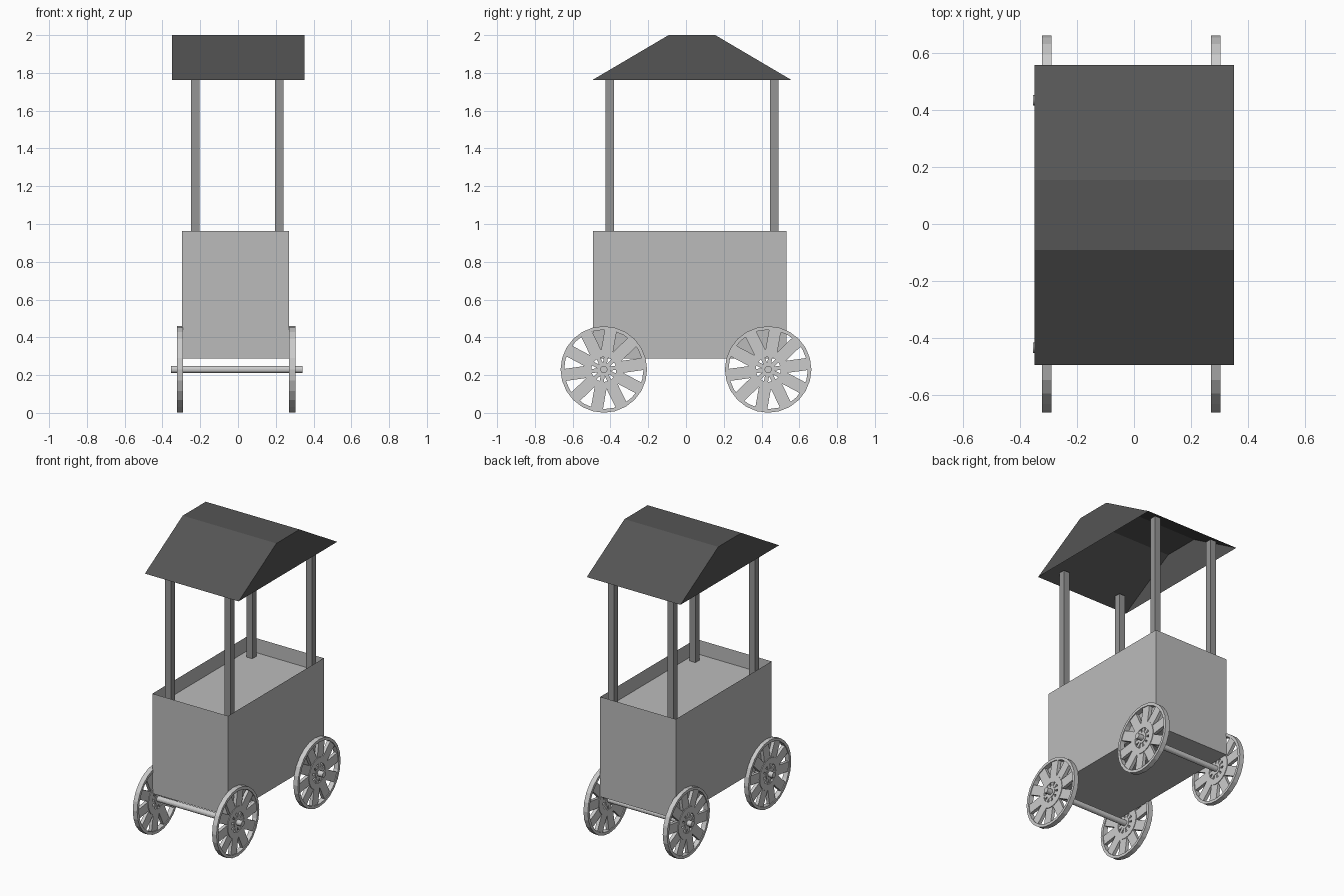
import bpy, bmesh, math
from mathutils import Matrix, Vector

if "Cube" in bpy.data.objects:
    bpy.data.objects.remove(bpy.data.objects["Cube"])


def finish(bm, name, mat=None):
    bmesh.ops.recalc_face_normals(bm, faces=bm.faces)
    me = bpy.data.meshes.new(name)
    bm.to_mesh(me)
    bm.free()
    ob = bpy.data.objects.new(name, me)
    bpy.context.collection.objects.link(ob)
    if mat:
        me.materials.append(mat)
    return ob


def grey(name, v):
    m = bpy.data.materials.new(name)
    m.diffuse_color = (v, v, v, 1)
    m.use_nodes = True
    m.node_tree.nodes["Principled BSDF"].inputs["Base Color"].default_value = m.diffuse_color
    return m


def add_box(bm, lo, hi, matrix=Matrix()):
    lo, hi = Vector(lo), Vector(hi)
    m = matrix @ Matrix.Translation((lo + hi) / 2) @ Matrix.Diagonal((*(hi - lo), 1))
    return bmesh.ops.create_cube(bm, size=1, matrix=m)["verts"]


def add_ring(bm, r0, r1, t, n):
    # flat ring around the x axis, thickness t
    loops = []
    for r, x in ((r0, -t / 2), (r1, -t / 2), (r1, t / 2), (r0, t / 2)):
        loops.append([bm.verts.new((x, r * math.cos(math.tau * i / n), r * math.sin(math.tau * i / n)))
                      for i in range(n)])
    for k in range(4):
        a, b = loops[k], loops[(k + 1) % 4]
        for i in range(n):
            j = (i + 1) % n
            bm.faces.new((a[i], a[j], b[j], b[i]))


def add_spokes(bm, r0, r1, width, t, n, start):
    for i in range(n):
        rot = Matrix.Rotation(math.radians(start) + math.tau * i / n, 4, 'X')
        add_box(bm, (-t / 2, r0, -width / 2), (t / 2, r1, width / 2), rot)


roof_mat = grey("dark_grey", 0.09)
post_mat = grey("mid_grey", 0.3)
body_mat = grey("body_grey", 0.5)

# cart body: open-topped bin with a counter set below the rim
bm = bmesh.new()
add_box(bm, (-0.296, -0.493, 0.287), (0.27, 0.532, 0.963))
top = [f for f in bm.faces if f.calc_center_median().z > 0.96]
bmesh.ops.delete(bm, geom=top, context='FACES_ONLY')
finish(bm, "cart_body", body_mat)

bm = bmesh.new()
bm.faces.new([bm.verts.new(p + (0.865,)) for p in
              ((-0.296, -0.493), (0.27, -0.493), (0.27, 0.532), (-0.296, 0.532))])
finish(bm, "counter", body_mat)

# four roof posts
for side, x in (("left", -0.226), ("right", 0.219)):
    for end, y in (("front", -0.404), ("back", 0.467)):
        bm = bmesh.new()
        add_box(bm, (x - 0.022, y - 0.022, 0.865), (x + 0.022, y + 0.022, 1.80))
        finish(bm, f"{end}_{side}_post", post_mat)

# roof: hollow trapezoid shell, closed at both ends, open below
bm = bmesh.new()
profile = [(-0.496, 1.762), (-0.092, 2.0), (0.155, 2.0), (0.559, 1.762)]
a = [bm.verts.new((-0.35, y, z)) for y, z in profile]
b = [bm.verts.new((0.352, y, z)) for y, z in profile]
bm.faces.new(a)
bm.faces.new(b)
for i in range(3):
    bm.faces.new((a[i], a[i + 1], b[i + 1], b[i]))
finish(bm, "roof", roof_mat)

# axles and wheels
for end, y in (("front", -0.435), ("back", 0.435)):
    bm = bmesh.new()
    bmesh.ops.create_cone(bm, cap_ends=True, segments=16, radius1=0.019, radius2=0.019, depth=0.696,
                          matrix=Matrix.Translation((-0.007, y, 0.23)) @ Matrix.Rotation(math.pi / 2, 4, 'Y'))
    finish(bm, f"{end}_axle")
    for side, x in (("left", -0.307), ("right", 0.287)):
        bm = bmesh.new()
        add_ring(bm, 0.21, 0.229, 0.033, 24)              # rim
        add_spokes(bm, 0.095, 0.214, 0.064, 0.022, 10, 8)  # broad spokes
        add_ring(bm, 0.066, 0.106, 0.03, 24)              # hub plate
        add_spokes(bm, 0.022, 0.07, 0.022, 0.024, 10, 8)   # hub webs
        add_ring(bm, 0.017, 0.036, 0.03, 16)              # hub collar
        wheel = finish(bm, f"{end}_{side}_wheel")
        wheel.location = (x, y, 0.23)
